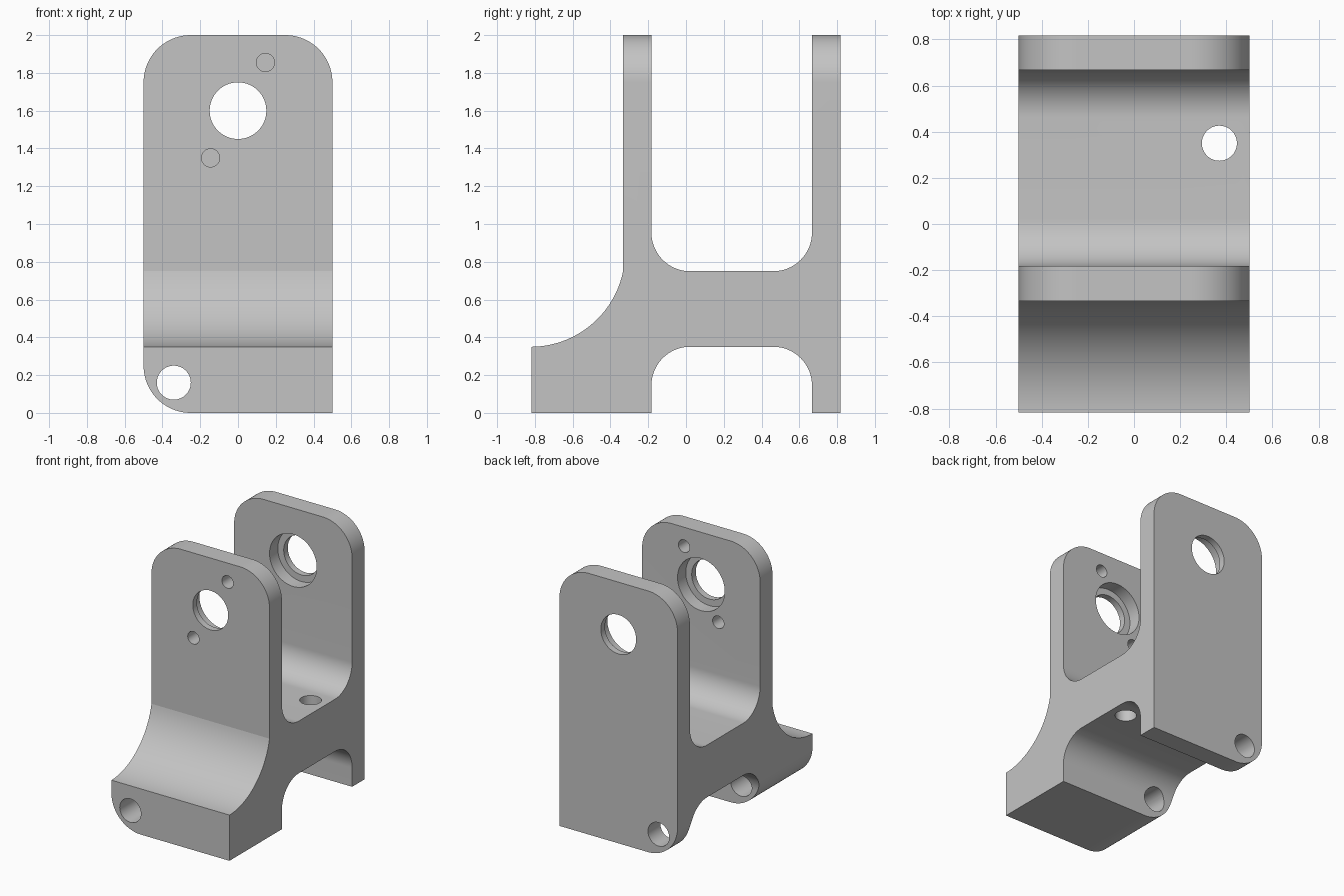
import bpy, bmesh
from math import sin, cos, radians, acos, degrees
from mathutils import Vector

if "Cube" in bpy.data.objects:
    bpy.data.objects.remove(bpy.data.objects["Cube"], do_unlink=True)

grey = bpy.data.materials.new("machined grey")
grey.use_nodes = True
colour = (0.55, 0.55, 0.55, 1)
grey.diffuse_color = colour
grey.node_tree.nodes["Principled BSDF"].inputs["Base Color"].default_value = colour


def arc(u, v, r, start, end, steps=24):
    """Points along a circular arc, angles in degrees."""
    angles = [radians(start + (end - start) * i / steps) for i in range(steps + 1)]
    return [(u + r * cos(a), v + r * sin(a)) for a in angles]


def prism(name, outline, place, travel):
    """Extrude a 2D outline; place maps (u, v) to the start plane."""
    bm = bmesh.new()
    face = bm.faces.new([bm.verts.new(place(u, v)) for u, v in outline])
    grown = bmesh.ops.extrude_face_region(bm, geom=[face])["geom"]
    bmesh.ops.translate(bm, vec=Vector(travel),
                        verts=[g for g in grown if isinstance(g, bmesh.types.BMVert)])
    bmesh.ops.recalc_face_normals(bm, faces=bm.faces)
    mesh = bpy.data.meshes.new(name)
    bm.to_mesh(mesh)
    bm.free()
    mesh.materials.append(grey)
    ob = bpy.data.objects.new(name, mesh)
    bpy.context.collection.objects.link(ob)
    return ob


def combine(target, tool, operation):
    """Apply a boolean and discard the helper."""
    tool.hide_render = True
    bpy.context.view_layer.objects.active = target
    mod = target.modifiers.new(tool.name, 'BOOLEAN')
    mod.operation, mod.object, mod.solver = operation, tool, 'EXACT'
    bpy.ops.object.modifier_apply(modifier=mod.name)
    bpy.data.objects.remove(tool, do_unlink=True)


# Main dimensions
HALF_W, HEIGHT, DEPTH = 0.5, 2.0, 0.817
FRONT, IN_FRONT, IN_BACK = -0.333, -0.183, 0.667
WEB_LOW, WEB_TOP = 0.35, 0.75
FILLET, CORNER, SWEEP = 0.205, 0.25, 0.5

# Side profile: swept foot, two arms and the web between them
sweep_y = -DEPTH - 0.006
sweep_end = -degrees(acos((FRONT - sweep_y) / SWEEP))
profile = [(-DEPTH, 0)]
profile += arc(sweep_y, WEB_LOW + SWEEP, SWEEP, -89.3, sweep_end, 32)
profile += [(FRONT, HEIGHT), (IN_FRONT, HEIGHT)]
profile += arc(IN_FRONT + FILLET, WEB_TOP + FILLET, FILLET, 180, 270)
profile += arc(IN_BACK - FILLET, WEB_TOP + FILLET, FILLET, 270, 360)
profile += [(IN_BACK, HEIGHT), (DEPTH, HEIGHT), (DEPTH, 0), (IN_BACK, 0)]
profile += arc(IN_BACK - FILLET, WEB_LOW - FILLET, FILLET, 0, 90)
profile += arc(IN_FRONT + FILLET, WEB_LOW - FILLET, FILLET, 90, 180)
profile += [(IN_FRONT, 0)]
bracket = prism("clevis_bracket", profile,
                lambda y, z: (-HALF_W, y, z), (2 * HALF_W, 0, 0))

# Front outline: three rounded corners, one square
inner = HALF_W - CORNER
outline = [(HALF_W, 0)]
outline += arc(inner, HEIGHT - CORNER, CORNER, 0, 90)
outline += arc(-inner, HEIGHT - CORNER, CORNER, 90, 180)
outline += arc(-inner, CORNER, CORNER, 180, 270)
combine(bracket, prism("rounded_outline", outline,
                       lambda x, z: (x, -1, z), (0, 2, 0)), 'INTERSECT')


def bore(name, x, z, r, y0, y1):
    """Drill a round hole along y."""
    circle = arc(x, z, r, 0, 360, 64)[:-1]
    combine(bracket, prism(name, circle, lambda u, v: (u, y0, v),
                           (0, y1 - y0, 0)), 'DIFFERENCE')


# Pin bore through both arms, with counterbores on the inner faces
bore("pin_bore", 0, 1.6, 0.15, -1, 1)
bore("bearing_seats", 0, 1.6, 0.2, IN_FRONT - 0.1, IN_BACK + 0.1)

# Small screw holes in the front arm
for x, z in ((0.145, 1.855), (-0.145, 1.35)):
    bore("screw_hole", x, z, 0.048, -0.6, 0.2)

# Lower rod hole through foot and rear arm
bore("rod_hole", -0.34, 0.16, 0.09, -1, 1)

# Vertical hole in the web
circle = arc(0.37, 0.35, 0.076, 0, 360, 64)[:-1]
combine(bracket, prism("web_hole", circle, lambda x, y: (x, y, 0.2),
                       (0, 0, 0.7)), 'DIFFERENCE')

# Smooth curved walls, crisp edges
bpy.ops.object.select_all(action='DESELECT')
bracket.select_set(True)
bpy.context.view_layer.objects.active = bracket
bpy.ops.object.shade_smooth_by_angle(angle=radians(8))
